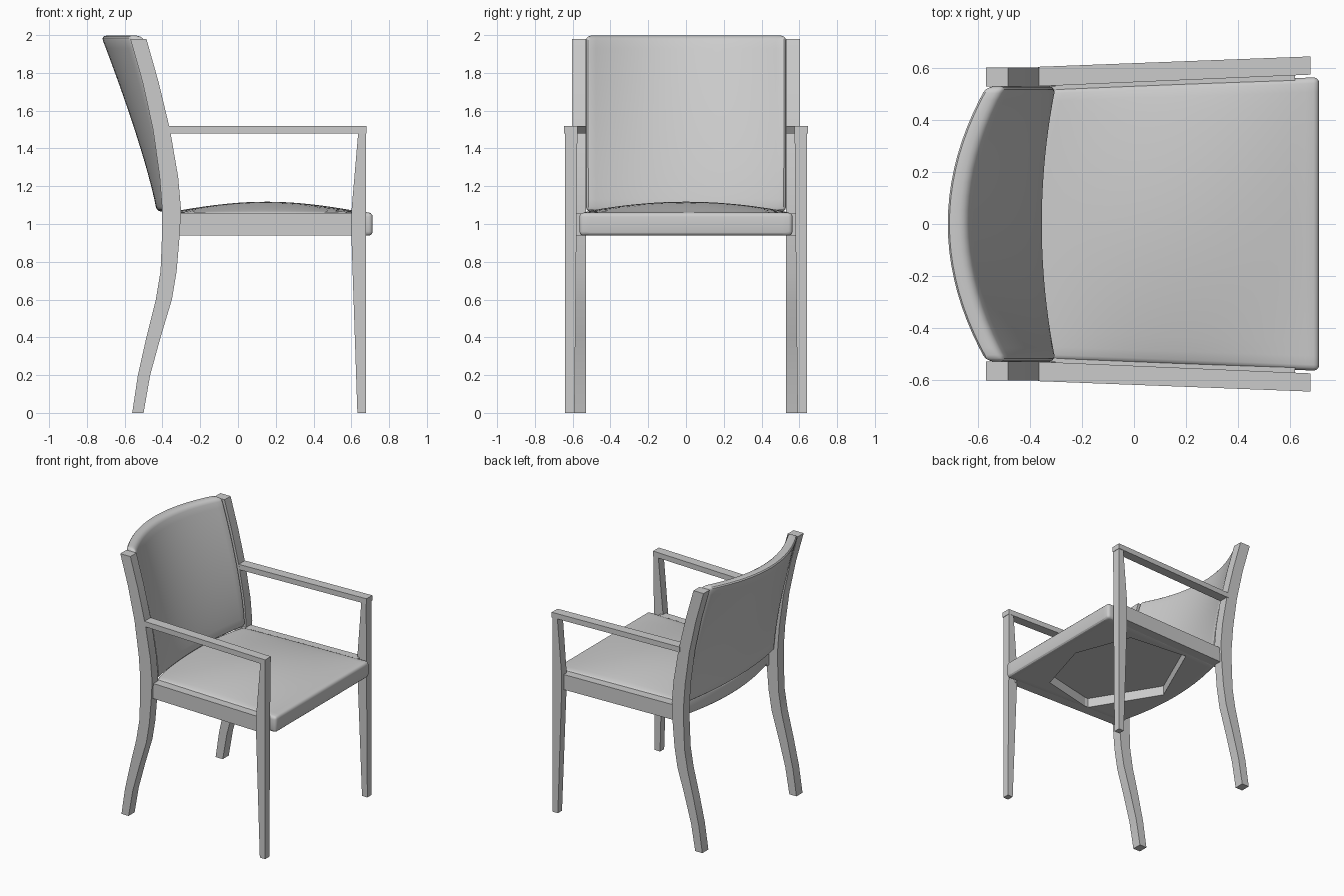
import bpy, bmesh
from math import cos, pi

if "Cube" in bpy.data.objects:
    bpy.data.objects.remove(bpy.data.objects["Cube"])

GREY = (0.6, 0.6, 0.6, 1)
mat = bpy.data.materials.new("plain grey")
mat.use_nodes = True
mat.diffuse_color = GREY
mat.node_tree.nodes["Principled BSDF"].inputs["Base Color"].default_value = GREY
parts = []


def finish(name, bm, mirror=False, bevel=0.0):
    bmesh.ops.recalc_face_normals(bm, faces=bm.faces)
    mesh = bpy.data.meshes.new(name)
    bm.to_mesh(mesh)
    bm.free()
    ob = bpy.data.objects.new(name, mesh)
    bpy.context.collection.objects.link(ob)
    mesh.materials.append(mat)
    if bevel:
        mod = ob.modifiers.new("round edges", 'BEVEL')
        mod.width = bevel
        mod.segments = 3
        mod.limit_method = 'ANGLE'
        mod.angle_limit = pi / 4
    if mirror:
        mod = ob.modifiers.new("other side", 'MIRROR')
        mod.use_axis = (False, True, False)
    parts.append(ob)
    return ob


def loft(name, rings, **opts):
    """Closed solid through a row of rings."""
    bm = bmesh.new()
    loops = [[bm.verts.new(p) for p in ring] for ring in rings]
    n = len(loops[0])
    for a, b in zip(loops, loops[1:]):
        for i in range(n):
            j = (i + 1) % n
            bm.faces.new((a[i], a[j], b[j], b[i]))
    bm.faces.new(loops[0])
    bm.faces.new(loops[-1])
    return finish(name, bm, **opts)


def slab(name, nu, nv, shape, **opts):
    """Two matching curved sheets, shape(u, v, side), closed round the border."""
    bm = bmesh.new()
    g = [[[bm.verts.new(shape(i / nu, j / nv, s)) for j in range(nv + 1)]
          for i in range(nu + 1)] for s in (0, 1)]
    for s in g:
        for i in range(nu):
            for j in range(nv):
                bm.faces.new((s[i][j], s[i+1][j], s[i+1][j+1], s[i][j+1]))
    a, b = g
    for i in range(nu):
        for j in (0, nv):
            bm.faces.new((a[i][j], a[i+1][j], b[i+1][j], b[i][j]))
    for j in range(nv):
        for i in (0, nu):
            bm.faces.new((a[i][j], a[i][j+1], b[i][j+1], b[i][j]))
    return finish(name, bm, **opts)


def level(x0, x1, y0, y1, z):
    return [(x0, y0, z), (x1, y0, z), (x1, y1, z), (x0, y1, z)]


def upright(x, y0, y1, z0, z1):
    return [(x, y0, z0), (x, y1, z0), (x, y1, z1), (x, y0, z1)]


# Rear legs sweep up into the back posts: height, rear edge, front edge
POST = [(0, -.56, -.5), (.2, -.53, -.465), (.4, -.485, -.41), (.6, -.435, -.35),
        (.75, -.41, -.325), (.95, -.402, -.308), (1.08, -.402, -.302),
        (1.25, -.415, -.317), (1.5, -.45, -.36), (1.75, -.505, -.42),
        (1.98, -.57, -.485)]
loft("rear_legs", [level(b, f, .53, .603, z) for z, b, f in POST], mirror=True)

# Front legs are widest at the seat and taper both ways
FRONT = [(0, .632, .59), (.95, .6, .58), (1.06, .6, .58), (1.49, .637, .575)]
loft("front_legs", [level(x, .677, y, .64, z) for z, x, y in FRONT], mirror=True)

# Arm rests and seat side rails splay outward to the front
loft("arm_rests", [upright(-.37, .53, .605, 1.48, 1.52),
                   upright(.68, .575, .645, 1.48, 1.52)], mirror=True)
loft("side_rails", [upright(-.33, .5, .585, .94, 1.055),
                    upright(.62, .54, .615, .94, 1.055)], mirror=True)


# Seat with a crowned top, curved rear edge and rounded border
def seat_shape(u, v, side):
    w = 2 * v - 1
    rear = -.32 - .075 * (1 - w * w)
    x = rear + (.713 - rear) * u
    y = w * (.525 + .04 * u)
    crown = max(0, cos((x - .15) * pi / 1.06)) * cos(w * pi / 2) ** .8
    return x, y, (1.06 + .058 * crown if side else .938)


seat = slab("seat", 20, 20, seat_shape, bevel=.022)

# Recess in the underside of the seat
RIM = [(.43, -.42), (0, -.52), (-.3, -.03), (-.07, .49), (.4, .44), (.56, .02)]
cutter = loft("recess_cutter", [[(x, y, z) for x, y in RIM] for z in (.9, 1.01)])
cutter.hide_render = True
parts.remove(cutter)
cut = seat.modifiers.new("recess", 'BOOLEAN')
cut.operation = 'DIFFERENCE'
cut.object = cutter


# Back panel: bowed across, deeper toward the top
def back_shape(u, v, side):
    w = 2 * u - 1
    bow = (.05 + .1 * v) * (1 - w * w)
    x = -.3 - .195 * v ** 1.5 - bow - .08 * side
    if v < 1:
        x += .035 * v * (1 - v) * (1 - w * w) * -1
    return x, .53 * w, 1.065 + .932 * v


slab("backrest", 20, 14, back_shape, bevel=.026)

# Bake the modifiers, then smooth the curved surfaces
bpy.ops.object.select_all(action='DESELECT')
for ob in parts:
    ob.select_set(True)
bpy.context.view_layer.objects.active = seat
bpy.ops.object.convert(target='MESH')
bpy.data.objects.remove(cutter)
bpy.ops.object.shade_smooth_by_angle(angle=pi / 6)
